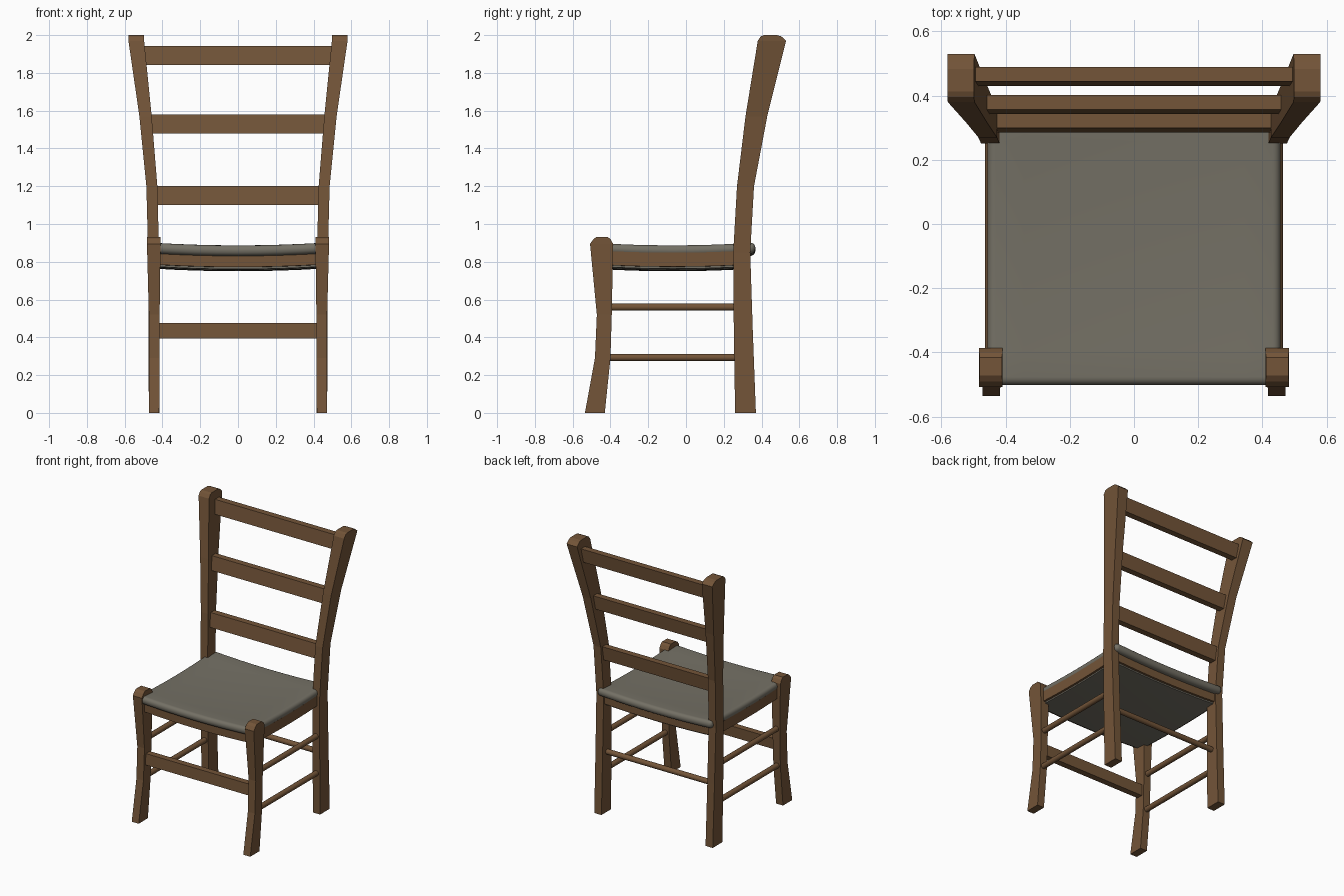
import bpy, bmesh, math
from mathutils import Vector

if "Cube" in bpy.data.objects:
    bpy.data.objects.remove(bpy.data.objects["Cube"])


def material(name, rgb):
    m = bpy.data.materials.new(name)
    m.diffuse_color = (*rgb, 1)
    m.use_nodes = True
    m.node_tree.nodes["Principled BSDF"].inputs["Base Color"].default_value = m.diffuse_color
    return m


wood = material("brown wood", (0.172, 0.090, 0.040))
grey = material("grey seat", (0.175, 0.163, 0.130))


def finish(bm, name, mat):
    bmesh.ops.recalc_face_normals(bm, faces=bm.faces)
    me = bpy.data.meshes.new(name)
    bm.to_mesh(me)
    bm.free()
    ob = bpy.data.objects.new(name, me)
    bpy.context.collection.objects.link(ob)
    me.materials.append(mat)
    return ob


def loft(name, sections, side=1):
    """Square bar through sections (z, y front, y back, x inner, x outer)."""
    bm = bmesh.new()
    rings = [[bm.verts.new((side * x, y, z)) for x, y in
              ((x0, y0), (x1, y0), (x1, y1), (x0, y1))]
             for z, y0, y1, x0, x1 in sections]
    for a, b in zip(rings, rings[1:]):
        for i in range(4):
            j = (i + 1) % 4
            bm.faces.new((a[i], a[j], b[j], b[i]))
    bm.faces.new(rings[0])
    bm.faces.new(rings[-1])
    return finish(bm, name, wood)


def sag(x, y):
    u, v = min(abs(x) / 0.45, 1), min(abs(y + 0.07) / 0.43, 1)
    return -0.014 * (1 - u * u) - 0.014 * (1 - v * v)


def sagging_box(name, x0, x1, y0, y1, z0, z1, mat, round_edge=0.0, cuts=8):
    """Box cut into strips, optionally rounded, then bent to the seat curve."""
    bm = bmesh.new()
    bmesh.ops.create_cube(bm, size=1)
    for v in bm.verts:
        v.co = Vector(((x0 + x1) / 2 + v.co.x * (x1 - x0),
                       (y0 + y1) / 2 + v.co.y * (y1 - y0),
                       (z0 + z1) / 2 + v.co.z * (z1 - z0)))
    if round_edge:
        bmesh.ops.bevel(bm, geom=bm.edges[:], offset=round_edge, segments=5,
                        profile=0.5, affect='EDGES', clamp_overlap=True)
    for axis, lo, hi in ((0, x0, x1), (1, y0, y1)):
        if hi - lo < 0.1:
            continue
        for i in range(1, cuts):
            p, n = Vector(), Vector()
            p[axis] = lo + (hi - lo) * i / cuts
            n[axis] = 1
            bmesh.ops.bisect_plane(bm, geom=bm.verts[:] + bm.edges[:] + bm.faces[:],
                                   plane_co=p, plane_no=n)
    for v in bm.verts:
        v.co.z += sag(v.co.x, v.co.y)
    ob = finish(bm, name, mat)
    bpy.context.view_layer.objects.active = ob
    ob.select_set(True)
    bpy.ops.object.shade_smooth_by_angle(angle=math.radians(35))
    ob.select_set(False)
    return ob


def rod(name, p, q, r=0.019):
    p, q = Vector(p), Vector(q)
    bpy.ops.mesh.primitive_cylinder_add(vertices=16, radius=r, depth=(q - p).length,
                                        location=(p + q) / 2)
    ob = bpy.context.object
    ob.name = name
    ob.rotation_euler = (q - p).to_track_quat('Z', 'Y').to_euler()
    ob.data.materials.append(wood)
    bpy.ops.object.shade_smooth_by_angle(angle=math.radians(40))
    ob.select_set(False)


# Legs, posts and side stretchers
post = [(0, .26, .37, .415, .472), (.45, .253, .353, .417, .474),
        (.85, .25, .34, .418, .476), (1.2, .27, .36, .427, .485),
        (1.57, .315, .43, .457, .522), (1.97, .38, .53, .497, .58),
        (1.993, .395, .505, .498, .581), (2.0, .412, .482, .499, .581)]
front = [(0, -.535, -.43, .417, .472), (.29, -.482, -.40, .416, .472),
         (.52, -.472, -.393, .415, .472), (.895, -.508, -.386, .41, .482),
         (.92, -.49, -.40, .41, .482), (.932, -.472, -.416, .411, .481)]
for side, label in ((-1, "left"), (1, "right")):
    loft("back_post_" + label, post, side)
    loft("front_leg_" + label, front, side)
    for z, level in ((.56, "upper"), (.293, "lower")):
        rod(f"side_stretcher_{level}_{label}",
            (side * .445, -.43, z), (side * .445, .3, z))
    a, b = sorted((side * .41, side * .455))
    sagging_box("side_rail_" + label, a, b, -.43, .30, .788, .862, wood)

# Back and front stretchers
rod("back_stretcher", (-.44, .30, .43), (.44, .30, .43))
loft("front_stretcher", [(.395, -.46, -.415, -.43, .43),
                         (.475, -.455, -.41, -.43, .43)])

# Ladder back slats, leaning with the posts
for name, z, y, w in (("lower_slat", 1.10, .285, .44), ("middle_slat", 1.48, .342, .475),
                      ("top_slat", 1.842, .43, .51)):
    loft(name, [(z, y, y + .045, -w, w), (z + .1, y + .014, y + .059, -w, w)])

# Seat rails, seat and underside
sagging_box("front_rail", -.43, .43, -.475, -.43, .788, .862, wood)
sagging_box("back_rail", -.43, .43, .285, .33, .788, .862, wood)
sagging_box("seat", -.457, .457, -.502, .367, .846, .902, grey, round_edge=.026)
sagging_box("seat_underside", -.44, .44, -.455, .315, .778, .80, grey)
